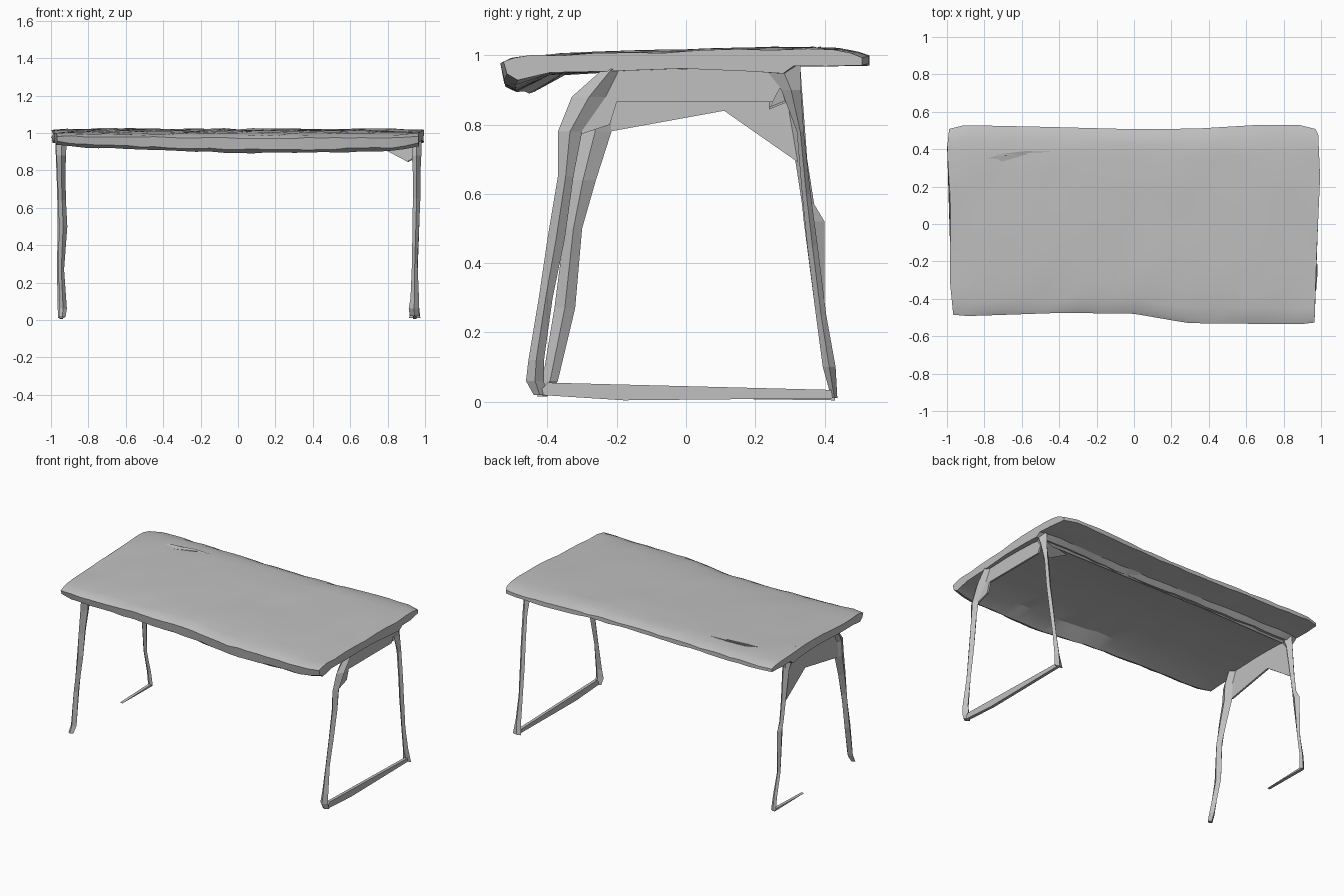
import bpy, bmesh, math, random

random.seed(4)
if "Cube" in bpy.data.objects:
    bpy.data.objects.remove(bpy.data.objects["Cube"], do_unlink=True)

# One plain grey for the whole table
grey = bpy.data.materials.new("plain_grey")
grey.use_nodes = True
COLOUR = (0.53, 0.53, 0.53, 1)
grey.diffuse_color = COLOUR
grey.node_tree.nodes["Principled BSDF"].inputs["Base Color"].default_value = COLOUR


def interp(t, pts):
    """Piecewise linear value at t."""
    if t <= pts[0][0]:
        return pts[0][1]
    for (a, p), (b, q) in zip(pts, pts[1:]):
        if t <= b:
            return p + (q - p) * (t - a) / (b - a)
    return pts[-1][1]


def loft(name, rings, smooth=False):
    """Skin a list of equal closed rings and cap both ends."""
    bm = bmesh.new()
    loops = [[bm.verts.new(p) for p in ring] for ring in rings]
    n = len(loops[0])
    for a, b in zip(loops, loops[1:]):
        for i in range(n):
            j = (i + 1) % n
            bm.faces.new((a[i], a[j], b[j], b[i]))
    bm.faces.new(loops[0])
    bm.faces.new(loops[-1][::-1])
    bmesh.ops.recalc_face_normals(bm, faces=bm.faces)
    mesh = bpy.data.meshes.new(name)
    bm.to_mesh(mesh)
    bm.free()
    mesh.materials.append(grey)
    obj = bpy.data.objects.new(name, mesh)
    bpy.context.collection.objects.link(obj)
    if smooth:
        bpy.ops.object.select_all(action='DESELECT')
        obj.select_set(True)
        bpy.context.view_layer.objects.active = obj
        bpy.ops.object.shade_smooth_by_angle(angle=math.radians(25))
    return obj


def leg(name, rows):
    """Crooked post; each row is z, outer y, inner y, centre x, width."""
    rings = []
    for z, y0, y1, x, w in rows:
        ym = (y0 + y1) / 2
        rings.append([(x, y0, z), (x + w / 2, ym, z), (x, y1, z), (x - w / 2, ym, z)])
    return loft(name, rings)


def plate(name, x, outline, thick=0.012):
    """Thin upright sheet; the outline is a list of (y, z)."""
    return loft(name, [[(x + s * thick / 2, y, z) for y, z in outline] for s in (-1, 1)])


def sheet(name, points, thick=0.006):
    """Thin sheet through the given points, thickened downward."""
    return loft(name, [[(x, y, z - d) for x, y, z in points] for d in (0, thick)])


# Tabletop: warped slab with a drooping front lip
front_y = [(-1, -.495), (-.4, -.475), (0, -.48), (.3, -.53), (1, -.537)]
back_y = [(-1, .53), (-.5, .52), (0, .507), (.35, .51), (.7, .53), (1, .53)]
left_x = [(-.5, -.965), (-.3, -.985), (.1, -.98), (.4, -1.0), (.54, -.985)]
right_x = [(-.54, .965), (-.2, .975), (.25, .995), (.48, .985), (.54, .955)]
top_z = [(0, .987), (.04, 1.003), (.3, 1.01), (.75, 1.022), (.95, 1.018), (1, .997)]
under_z = [(0, .96), (.04, .935), (.13, .95), (.28, .955), (.5, .962),
           (.7, .955), (.78, .945), (.81, .97), (1, .973)]
lip_drop = [(-1, .0), (-.9, .01), (-.5, .028), (0, .042), (.4, .042), (.85, .032), (1, .01)]
top_steps = [0, .03, .08, .16, .25, .35, .45, .55, .65, .75, .85, .92, .97, 1]
under_steps = [1, .9, .81, .78, .7, .5, .28, .13, .04, .01]

rings = []
COUNT = 26
for i in range(COUNT + 1):
    u = -1 + 2 * i / COUNT
    lo, hi = interp(u, front_y), interp(u, back_y)
    corner = max(0, (abs(u) - .9) / .1) ** 2
    lo, hi = lo + .01 * corner, hi - .022 * corner
    ring = []
    for on_top, steps in ((True, top_steps), (False, under_steps)):
        for v in steps:
            y = lo + (hi - lo) * v
            x = interp(y, left_x) + (interp(y, right_x) - interp(y, left_x)) * (u + 1) / 2
            if on_top:
                z = interp(v, top_z) - .35 * interp(u, lip_drop) * max(0, 1 - v / .2)
                z -= .004 * abs(u) ** 8
            else:
                z = interp(v, under_z) - interp(u, lip_drop) * min(1, max(0, 1.4 - v / .1))
            ring.append((x, y, z + random.uniform(-.0035, .0035)))
    rings.append(ring)
loft("tabletop", rings, smooth=True)

# Underside rail beneath the rear of the top
loft("rear_rail", [[(x, .24, .965), (x, .27, .935 + d), (x, .32, .975)]
                   for x, d in ((-.93, 0), (-.3, .01), (.3, .005), (.93, 0))])

# Raised wrinkles on the top
sheet("long_wrinkle", [(-.91, .31, 1.012), (-.7, .335, 1.018), (-.56, .375, 1.024),
                       (-.74, .365, 1.026)])
sheet("thin_wrinkle", [(-.75, .37, 1.02), (-.58, .372, 1.02), (-.4, .385, 1.02), (-.58, .39, 1.026)])
sheet("short_wrinkle", [(-.945, .15, 1.012), (-.935, .2, 1.014), (-.945, .25, 1.02), (-.955, .2, 1.02)])

# Front legs
leg("left_front_leg", [
    (.02, -.44, -.405, .945, .05), (.06, -.462, -.41, .94, .055), (.12, -.455, -.41, .945, .045),
    (.3, -.425, -.385, .945, .03), (.47, -.40, -.35, .95, .035), (.65, -.37, -.325, .955, .04),
    (.78, -.37, -.30, .955, .04), (.88, -.33, -.23, .955, .05), (.96, -.24, -.19, .955, .05)])
leg("right_front_leg", [
    (.015, -.43, -.40, -.94, .035), (.06, -.415, -.37, -.935, .04), (.27, -.38, -.32, -.945, .03),
    (.5, -.35, -.30, -.935, .045), (.64, -.335, -.26, -.94, .04), (.78, -.31, -.215, -.945, .045),
    (.88, -.30, -.21, -.945, .05), (.96, -.24, -.18, -.945, .06)])

# Back legs
leg("left_back_leg", [
    (.01, .42, .437, .945, .06), (.1, .395, .432, .945, .04), (.25, .375, .405, .945, .03),
    (.45, .35, .38, .95, .035), (.6, .335, .36, .955, .035), (.78, .32, .34, .955, .035),
    (.9, .275, .332, .955, .05), (.97, .22, .33, .955, .05)])
leg("right_back_leg", [
    (.01, .42, .437, -.945, .035), (.1, .41, .43, -.95, .03), (.25, .375, .40, -.955, .025),
    (.52, .34, .40, -.95, .03), (.57, .335, .37, -.95, .03), (.7, .315, .35, -.95, .035),
    (.9, .28, .335, -.95, .05), (.97, .22, .33, -.95, .05)])

# End panels that brace the legs under the top
plate("left_end_panel", .95, [(-.31, .77), (-.22, .80), (-.2, .865), (.25, .865), (.30, .96), (-.22, .96)])
plate("right_end_panel", -.95, [(-.27, .80), (-.22, .78), (.11, .84), (.325, .69), (.32, .96), (-.22, .96)])

# Sloping sheet behind the left end panel
sheet("left_brace_sheet", [(.73, .24, .945), (.91, .24, .85), (.945, .29, .87), (.945, .29, .95)])

# Floor bar on one side, broken stub on the other
plate("left_floor_bar", .945, [(-.43, .02), (-.18, .004), (.43, .01), (.42, .034), (-.40, .055)], .02)
plate("right_floor_stub", -.945, [(.12, .008), (.43, .004), (.43, .018)], .02)
